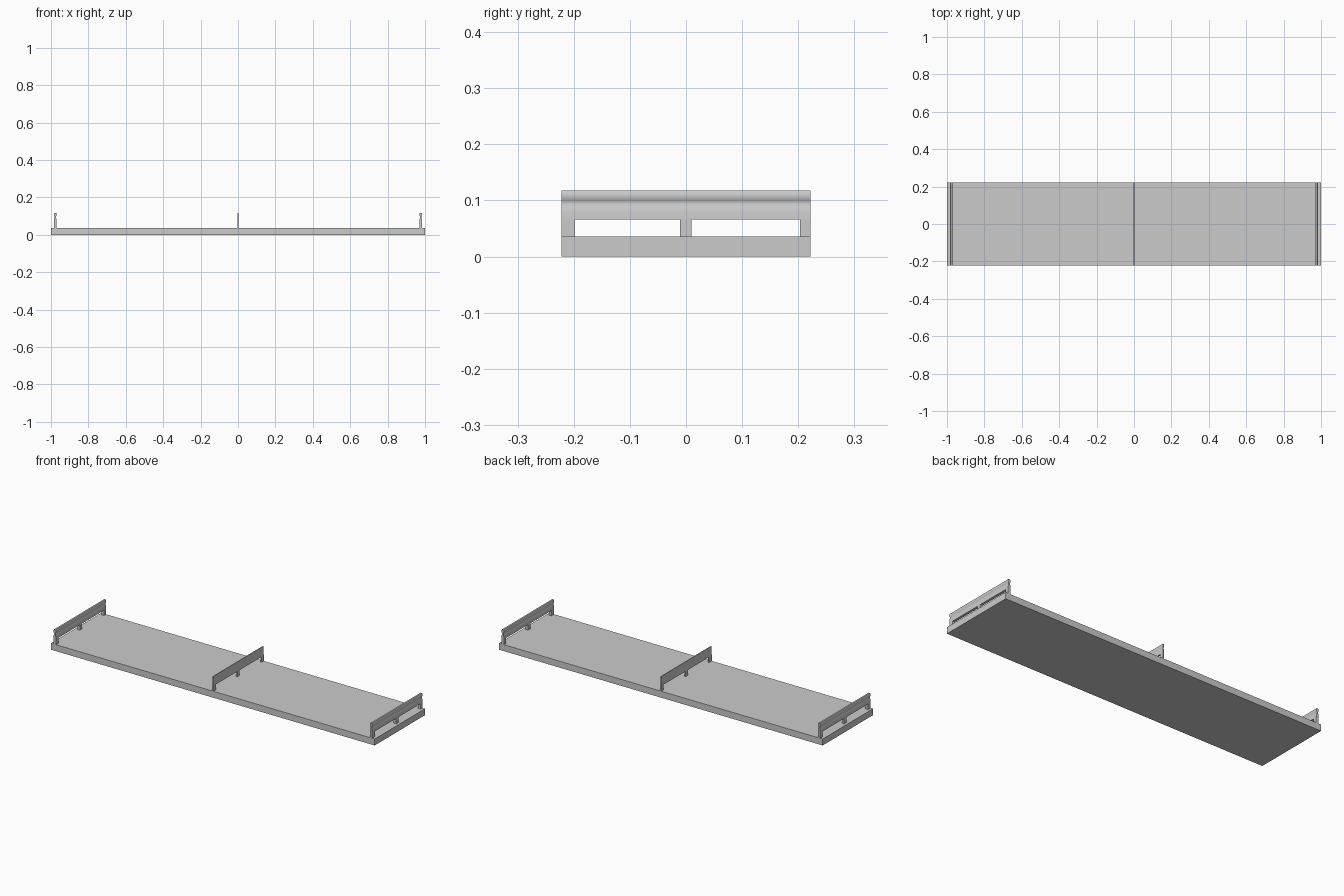
import bpy, bmesh

if "Cube" in bpy.data.objects:
    bpy.data.objects.remove(bpy.data.objects["Cube"])

HALF_Y = 0.222
DECK_TOP = 0.036


def finish(bm, name):
    bmesh.ops.recalc_face_normals(bm, faces=bm.faces)
    mesh = bpy.data.meshes.new(name)
    bm.to_mesh(mesh)
    bm.free()
    ob = bpy.data.objects.new(name, mesh)
    bpy.context.collection.objects.link(ob)
    return ob


def prism(name, pts, y0, y1):
    """Extrude an x-z outline along y."""
    bm = bmesh.new()
    face = bm.faces.new([bm.verts.new((x, y0, z)) for x, z in pts])
    ext = bmesh.ops.extrude_face_region(bm, geom=[face])
    moved = [v for v in ext["geom"] if isinstance(v, bmesh.types.BMVert)]
    bmesh.ops.translate(bm, verts=moved, vec=(0, y1 - y0, 0))
    return finish(bm, name)


def box(name, x0, x1, y0, y1, z0, z1):
    return prism(name, [(x0, z0), (x1, z0), (x1, z1), (x0, z1)], y0, y1)


# road deck
box("deck", -1, 1, -HALF_Y, HALF_Y, 0, DECK_TOP)

# right half of the rail section: tapered beam, narrow neck, rounded cap
HALF = [(0.0075, 0.066), (0.007, 0.080), (0.0055, 0.088), (0.0037, 0.093),
        (0.0037, 0.097), (0.0055, 0.101), (0.0072, 0.105), (0.0072, 0.113),
        (0.0045, 0.118)]
POSTS = [(-HALF_Y, -0.198), (-0.011, 0.010), (0.203, HALF_Y)]

# parapets at both ends and a thinner one in the middle
for label, cx, width in (("left", -0.977, 1.0), ("middle", 0.0, 0.5), ("right", 0.977, 1.0)):
    outline = [(cx + x * width, z) for x, z in HALF]
    outline += [(cx - x * width, z) for x, z in reversed(HALF)]
    prism(label + "_rail", outline, -HALF_Y, HALF_Y)
    w = HALF[0][0] * width
    for i, (y0, y1) in enumerate(POSTS):
        box(f"{label}_post_{i + 1}", cx - w, cx + w, y0, y1, DECK_TOP, 0.066)

# smooth the curved rail flanks, keep corners crisp
bpy.ops.object.select_all(action="DESELECT")
for ob in bpy.context.scene.objects:
    if ob.name.endswith("_rail"):
        ob.select_set(True)
        bpy.context.view_layer.objects.active = ob
bpy.ops.object.shade_smooth_by_angle(angle=0.6)
